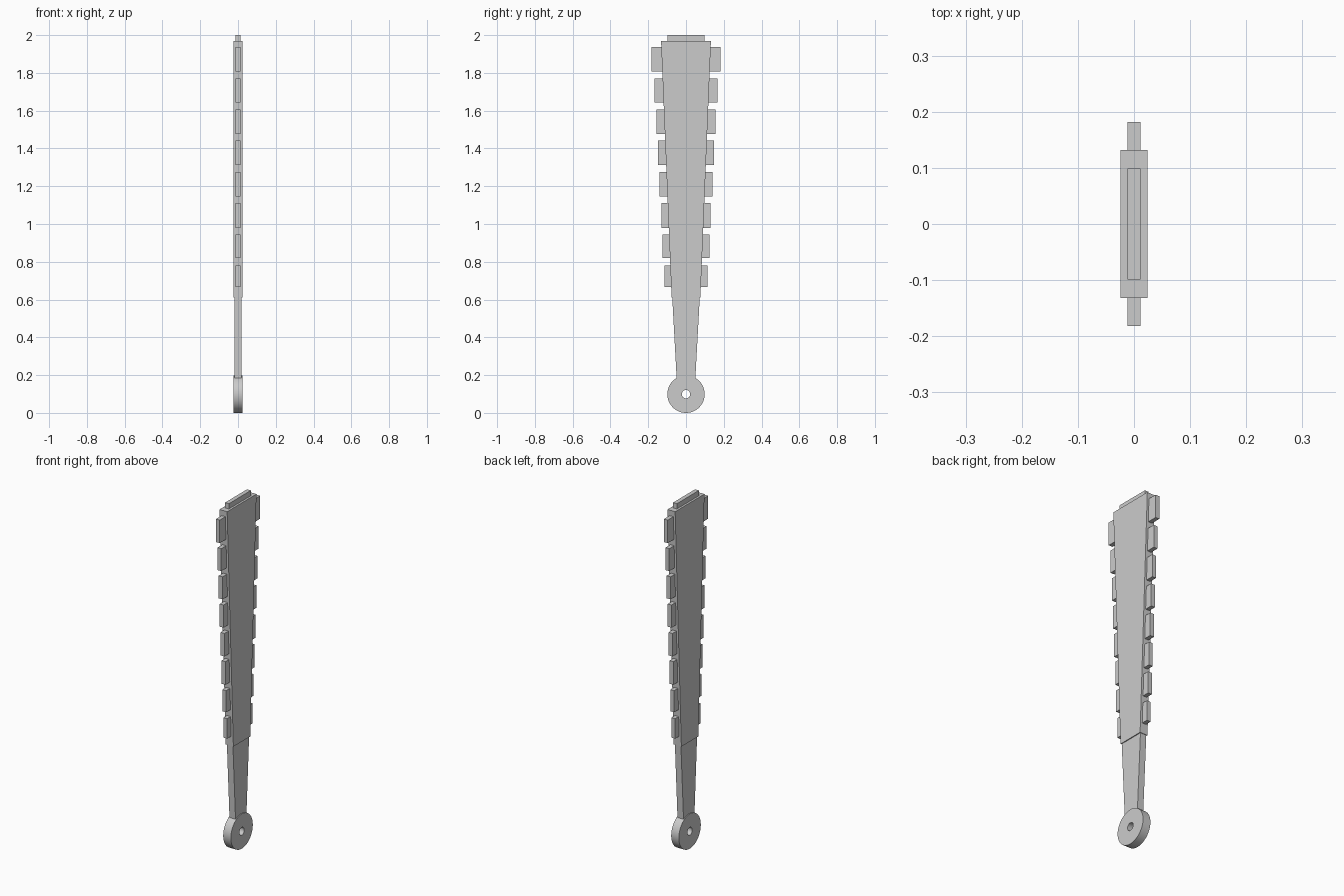
import bpy, bmesh, math

if "Cube" in bpy.data.objects:
    bpy.data.objects.remove(bpy.data.objects["Cube"])


def finish(name, bm):
    bmesh.ops.recalc_face_normals(bm, faces=bm.faces)
    mesh = bpy.data.meshes.new(name)
    bm.to_mesh(mesh)
    bm.free()
    obj = bpy.data.objects.new(name, mesh)
    bpy.context.collection.objects.link(obj)
    return obj


def slab(name, outline, half_x):
    """Extrude a (y, z) outline symmetrically along x."""
    bm = bmesh.new()
    face = bm.faces.new([bm.verts.new((-half_x, y, z)) for y, z in outline])
    ext = bmesh.ops.extrude_face_region(bm, geom=[face])
    moved = [v for v in ext["geom"] if isinstance(v, bmesh.types.BMVert)]
    bmesh.ops.translate(bm, verts=moved, vec=(2 * half_x, 0, 0))
    return finish(name, bm)


def taper(name, z0, w0, z1, w1, half_x):
    return slab(name, [(-w0, z0), (w0, z0), (w1, z1), (-w1, z1)], half_x)


# Blade, handle and top ridge
taper("blade", 0.61, 0.076, 1.97, 0.132, 0.024)
taper("handle", 0.175, 0.049, 0.615, 0.073, 0.019)
taper("top_ridge", 1.96, 0.099, 2.0, 0.099, 0.012)

# Teeth on both edges: (bottom z, top z, outer y)
teeth = [(0.667, 0.781, 0.115), (0.821, 0.944, 0.124), (0.98, 1.112, 0.131),
         (1.145, 1.276, 0.140), (1.312, 1.441, 0.148), (1.477, 1.605, 0.157),
         (1.642, 1.770, 0.168), (1.807, 1.938, 0.182)]
for i, (z0, z1, y) in enumerate(teeth):
    inner = y - 0.06
    for side, s in (("left", -1), ("right", 1)):
        slab(f"tooth_{side}_{i + 1}",
             [(s * inner, z0), (s * y, z0), (s * y, z1), (s * inner, z1)], 0.012)

# Pommel ring with a through hole
N, RING_Z, OUTER, HOLE, HX = 48, 0.099, 0.099, 0.022, 0.024
bm = bmesh.new()
loops = []
for x, r in ((-HX, HOLE), (-HX, OUTER), (HX, OUTER), (HX, HOLE)):
    loops.append([bm.verts.new((x, r * math.cos(2 * math.pi * k / N),
                                RING_Z + r * math.sin(2 * math.pi * k / N)))
                  for k in range(N)])
for a, b in zip(loops, loops[1:] + loops[:1]):
    for k in range(N):
        j = (k + 1) % N
        bm.faces.new((a[k], a[j], b[j], b[k]))
ring = finish("pommel_ring", bm)
bpy.context.view_layer.objects.active = ring
ring.select_set(True)
bpy.ops.object.shade_smooth_by_angle(angle=math.radians(30))
